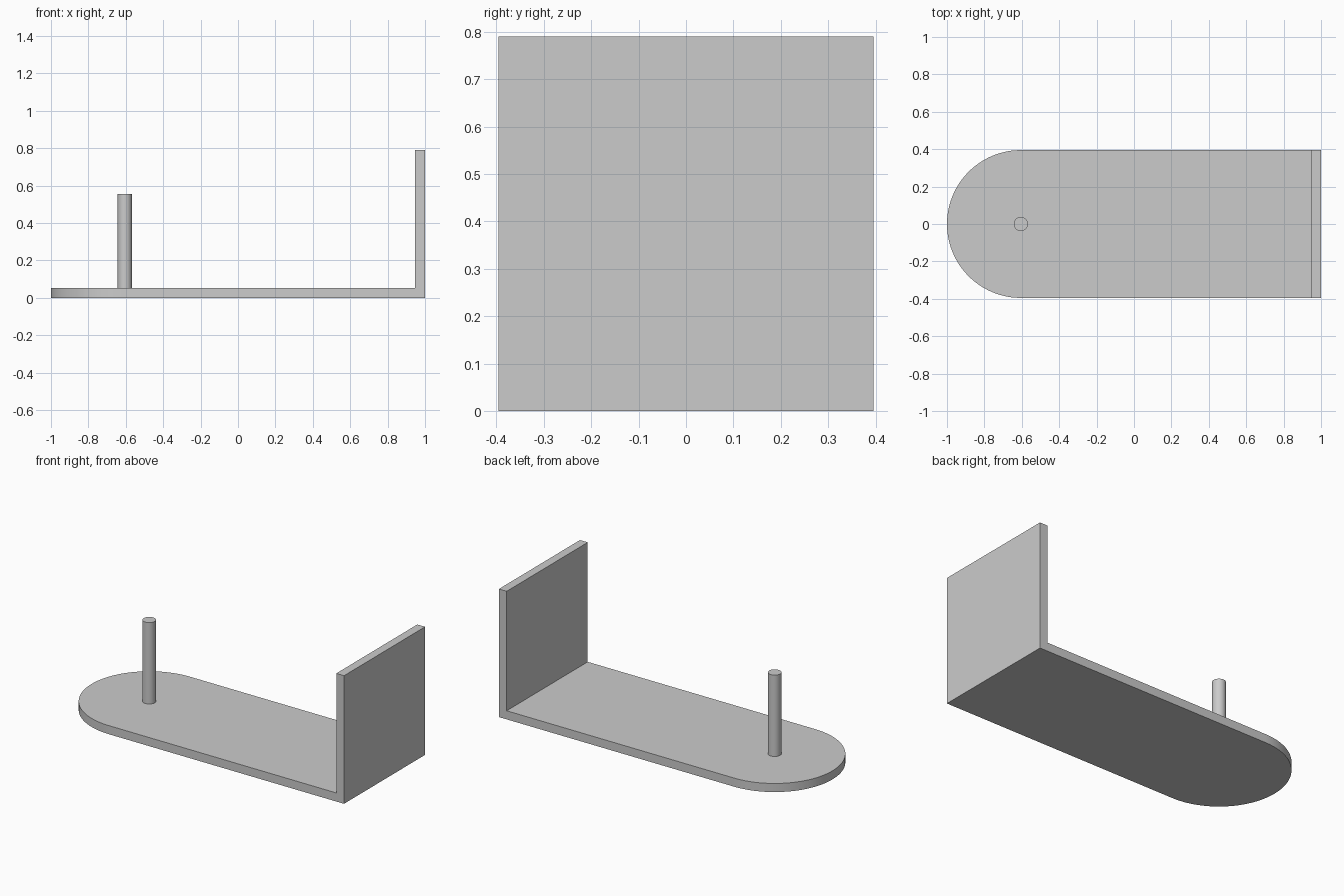
import bpy, bmesh
from math import pi, sin, cos, radians

cube = bpy.data.objects.get("Cube")
if cube:
    bpy.data.objects.remove(cube, do_unlink=True)

HALF_W, THICK, HEIGHT = 0.395, 0.053, 0.79
ARC_X = HALF_W - 1
ARC_STEPS = 48
WALL_X = 1 - THICK
PIN_R, PIN_TOP = 0.038, 0.555

grey = bpy.data.materials.new("plain grey")
grey.use_nodes = True
colour = (0.6, 0.6, 0.6, 1)
grey.diffuse_color = colour
grey.node_tree.nodes["Principled BSDF"].inputs["Base Color"].default_value = colour


def finish(obj):
    obj.data.materials.clear()
    obj.data.materials.append(grey)
    bpy.ops.object.select_all(action="DESELECT")
    obj.select_set(True)
    bpy.context.view_layer.objects.active = obj
    bpy.ops.object.shade_smooth_by_angle(angle=radians(30))


def extrude_up(bm, faces, height):
    new = bmesh.ops.extrude_face_region(bm, geom=faces, use_keep_orig=False)["geom"]
    bmesh.ops.translate(bm, vec=(0, 0, height),
                        verts=[g for g in new if isinstance(g, bmesh.types.BMVert)])
    return [g for g in new if isinstance(g, bmesh.types.BMFace)]


# Bracket: round-ended floor plate with an upright end wall
bm = bmesh.new()
arc = [bm.verts.new((ARC_X + HALF_W * cos(a), HALF_W * sin(a), 0))
       for a in (pi / 2 + pi * i / ARC_STEPS for i in range(ARC_STEPS + 1))]
near_in, near_out, far_out, far_in = [
    bm.verts.new((x, y, 0)) for x, y in
    ((WALL_X, -HALF_W), (1, -HALF_W), (1, HALF_W), (WALL_X, HALF_W))]
bottom = [bm.faces.new(arc + [near_in, far_in]),
          bm.faces.new((near_in, near_out, far_out, far_in))]
underside = bmesh.ops.duplicate(bm, geom=bottom)["geom"]
tops = extrude_up(bm, bottom, THICK)
wall_top = max(tops, key=lambda f: f.calc_center_median().x)
extrude_up(bm, [wall_top], HEIGHT - THICK)
bmesh.ops.remove_doubles(bm, verts=bm.verts, dist=0.0001)
bmesh.ops.recalc_face_normals(bm, faces=bm.faces)
mesh = bpy.data.meshes.new("bracket")
bm.to_mesh(mesh)
bm.free()
bracket = bpy.data.objects.new("bracket", mesh)
bpy.context.collection.objects.link(bracket)
finish(bracket)

# Pin: round post at the centre of the rounded end
bpy.ops.mesh.primitive_cylinder_add(
    vertices=48, radius=PIN_R, depth=PIN_TOP - THICK,
    location=(ARC_X, 0, (PIN_TOP + THICK) / 2))
pin = bpy.context.object
pin.name = "pin"
finish(pin)
